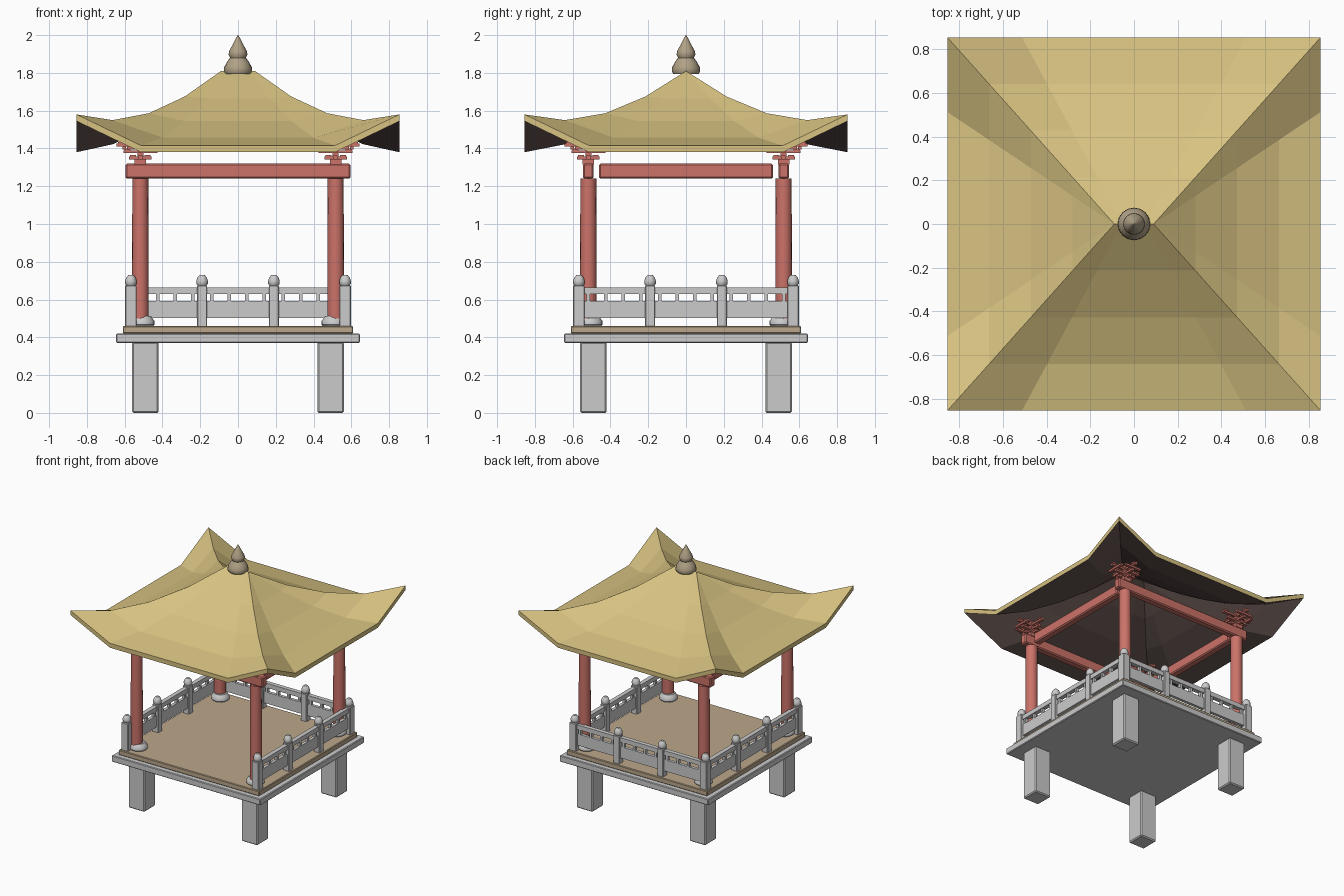
import bpy, bmesh, math
from mathutils import Matrix, Vector

if "Cube" in bpy.data.objects:
    bpy.data.objects.remove(bpy.data.objects["Cube"])


def material(name, rgb):
    m = bpy.data.materials.new(name)
    m.diffuse_color = (*rgb, 1)
    m.use_nodes = True
    m.node_tree.nodes["Principled BSDF"].inputs["Base Color"].default_value = m.diffuse_color
    return m


RED = material("red_paint", (0.60, 0.17, 0.14))
TAN = material("floor_wood", (0.50, 0.39, 0.26))
GOLD = material("roof_gold", (0.68, 0.54, 0.22))
DARK = material("roof_underside", (0.13, 0.09, 0.08))
BRONZE = material("finial_bronze", (0.44, 0.36, 0.24))


def finish(bm, name, mats=(), smooth=False):
    bmesh.ops.recalc_face_normals(bm, faces=bm.faces)
    me = bpy.data.meshes.new(name)
    bm.to_mesh(me)
    bm.free()
    ob = bpy.data.objects.new(name, me)
    bpy.context.collection.objects.link(ob)
    for m in mats:
        me.materials.append(m)
    if smooth:
        bpy.ops.object.select_all(action='DESELECT')
        ob.select_set(True)
        bpy.context.view_layer.objects.active = ob
        bpy.ops.object.shade_smooth_by_angle(angle=math.radians(40))
    return ob


def box(bm, x, y, z, turn=0):
    """Box from (min, max) ranges, turned about the vertical axis."""
    size = [r[1] - r[0] for r in (x, y, z)]
    mid = Vector([(r[0] + r[1]) / 2 for r in (x, y, z)])
    mat = Matrix.Rotation(turn, 4, 'Z') @ Matrix.Translation(mid) @ Matrix.Diagonal((*size, 1))
    bmesh.ops.create_cube(bm, size=1, matrix=mat)


def around(c, h):
    return (c - h, c + h)


def lathe(bm, profile, x=0, y=0, sides=16):
    """Closed turned solid from (radius, z) points."""
    rings = [[bm.verts.new((x + r * math.cos(2 * math.pi * i / sides),
                            y + r * math.sin(2 * math.pi * i / sides), z))
              for i in range(sides)] for r, z in profile]
    for a, b in zip(rings, rings[1:]):
        for i in range(sides):
            j = (i + 1) % sides
            bm.faces.new((a[i], a[j], b[j], b[i]))
    bm.faces.new(rings[0][::-1])
    bm.faces.new(rings[-1])


def bevel(ob, width):
    mod = ob.modifiers.new("soft_edges", 'BEVEL')
    mod.width = width
    mod.segments = 1


def block(name, x, y, z, mats=(), width=0.005):
    bm = bmesh.new()
    box(bm, x, y, z)
    bevel(finish(bm, name, mats), width)


corners = [(sx, sy) for sx in (-1, 1) for sy in (-1, 1)]

# Platform
block("stone_slab", (-0.645, 0.645), (-0.645, 0.645), (0.37, 0.42))
block("wooden_floor", (-0.61, 0.61), (-0.61, 0.61), (0.42, 0.46), [TAN])

# Legs, columns, column bases and roof brackets at each corner
for i, (sx, sy) in enumerate(corners):
    block(f"leg_{i}", around(sx * 0.49, 0.07), around(sy * 0.49, 0.07), (0, 0.375), (), 0.008)
    cx, cy = sx * 0.517, sy * 0.517

    bm = bmesh.new()
    lathe(bm, [(0.058, 0.46), (0.066, 0.468), (0.066, 0.485), (0.055, 0.5), (0.047, 0.512)],
          sx * 0.507, sy * 0.507)
    finish(bm, f"column_base_{i}", smooth=True)

    bm = bmesh.new()
    lathe(bm, [(0.044, 0.5), (0.044, 0.8), (0.042, 1.24)], cx, cy)
    finish(bm, f"column_{i}", [RED], True)

    bm = bmesh.new()
    box(bm, around(cx, 0.03), around(cy, 0.03), (1.315, 1.345))
    for z, reach in ((1.342, 0.06), (1.375, 0.09), (1.41, 0.125)):
        for turned in (0, 1):
            ax, ay = (0.011, reach) if turned else (reach, 0.011)
            box(bm, around(cx, ax), around(cy, ay), (z, z + 0.015))
            for e in (-1, 1):
                d = e * (reach - 0.022)
                px, py = (cx, cy + d) if turned else (cx + d, cy)
                box(bm, around(px, 0.016), around(py, 0.016), (z + 0.013, z + 0.024))
        box(bm, around(cx, 0.016), around(cy, 0.016), (z + 0.01, z + 0.035))
    # outward cross pieces of the upper tier
    box(bm, around(cx + sx * 0.085, 0.01), around(cy, 0.07), (1.395, 1.41))
    box(bm, around(cx, 0.07), around(cy + sy * 0.085, 0.01), (1.395, 1.41))
    finish(bm, f"roof_bracket_{i}", [RED])

# Tie beams
for s, n in ((-1, "front"), (1, "back")):
    block(n + "_beam", (-0.595, 0.595), around(s * 0.517, 0.028), (1.24, 1.32), [RED], 0.008)
for s, n in ((-1, "left"), (1, "right")):
    block(n + "_beam", around(s * 0.517, 0.028), (-0.46, 0.46), (1.24, 1.32), [RED], 0.008)

# Railings on the back, left and right; the front stays open
R = 0.567
for name, turn in (("back", 0), ("left", math.pi / 2), ("right", -math.pi / 2)):
    bm = bmesh.new()
    box(bm, (-R, R), around(R, 0.017), (0.63, 0.665), turn)
    box(bm, (-R, R), around(R, 0.012), (0.503, 0.592), turn)
    for c in (-0.378, 0, 0.378):
        for k in (-1.5, -0.5, 0.5, 1.5):
            box(bm, around(c + k * 0.093, 0.009), around(R, 0.012), (0.59, 0.632), turn)
    finish(bm, name + "_railing")

# Railing posts with rounded caps
posts = [(x, R) for x in (-R, -0.19, 0.19, R)]
posts += [(s * R, y) for s in (-1, 1) for y in (-R, -0.19, 0.19)]
for i, (x, y) in enumerate(posts):
    h = 0.03 if abs(x) == R and abs(y) == R else 0.026
    block(f"railing_post_{i}", around(x, h), around(y, h), (0.455, 0.675), (), 0.004)
    bm = bmesh.new()
    lathe(bm, [(0.022, 0.672), (0.03, 0.682), (0.031, 0.698), (0.024, 0.718), (0.013, 0.73)], x, y, 12)
    finish(bm, f"post_cap_{i}", smooth=True)

# Hipped roof: rings from the short ridge to the eave, corners swept up
T = 0.035
bm = bmesh.new()


def roof_ring(t, z, drop):
    hx, hy, lift = 0.09 + 0.765 * t, 0.855 * t, 0.165 * t * t
    pts = []
    for side in range(4):
        for s in (-1, -0.6, 0.6):
            x, y = [(s, -1), (1, s), (-s, 1), (-1, -s)][side]
            pts.append(bm.verts.new((x * hx, y * hy, z + (lift if s == -1 else 0) - drop)))
    return pts


levels = [(0, 1.81), (0.25, 1.665), (0.5, 1.545), (0.75, 1.457), (1, 1.415)]
top = [roof_ring(t, z, 0) for t, z in levels]
under = [roof_ring(t, z, T) for t, z in levels]


def bridge(a, b, slot):
    for i in range(12):
        j = (i + 1) % 12
        bm.faces.new((a[i], b[i], b[j], a[j])).material_index = slot


for k in range(4):
    bridge(top[k], top[k + 1], 0)
    bridge(under[k + 1], under[k], 1)
bridge(top[4], under[4], 0)
bmesh.ops.remove_doubles(bm, verts=bm.verts, dist=0.0005)
finish(bm, "roof", [GOLD, DARK])

# Finial
bm = bmesh.new()
lathe(bm, [(0.068, 1.795), (0.075, 1.808), (0.073, 1.83), (0.06, 1.855), (0.042, 1.88),
           (0.05, 1.898), (0.047, 1.915), (0.028, 1.95), (0.002, 2.0)])
finish(bm, "finial", [BRONZE], True)
